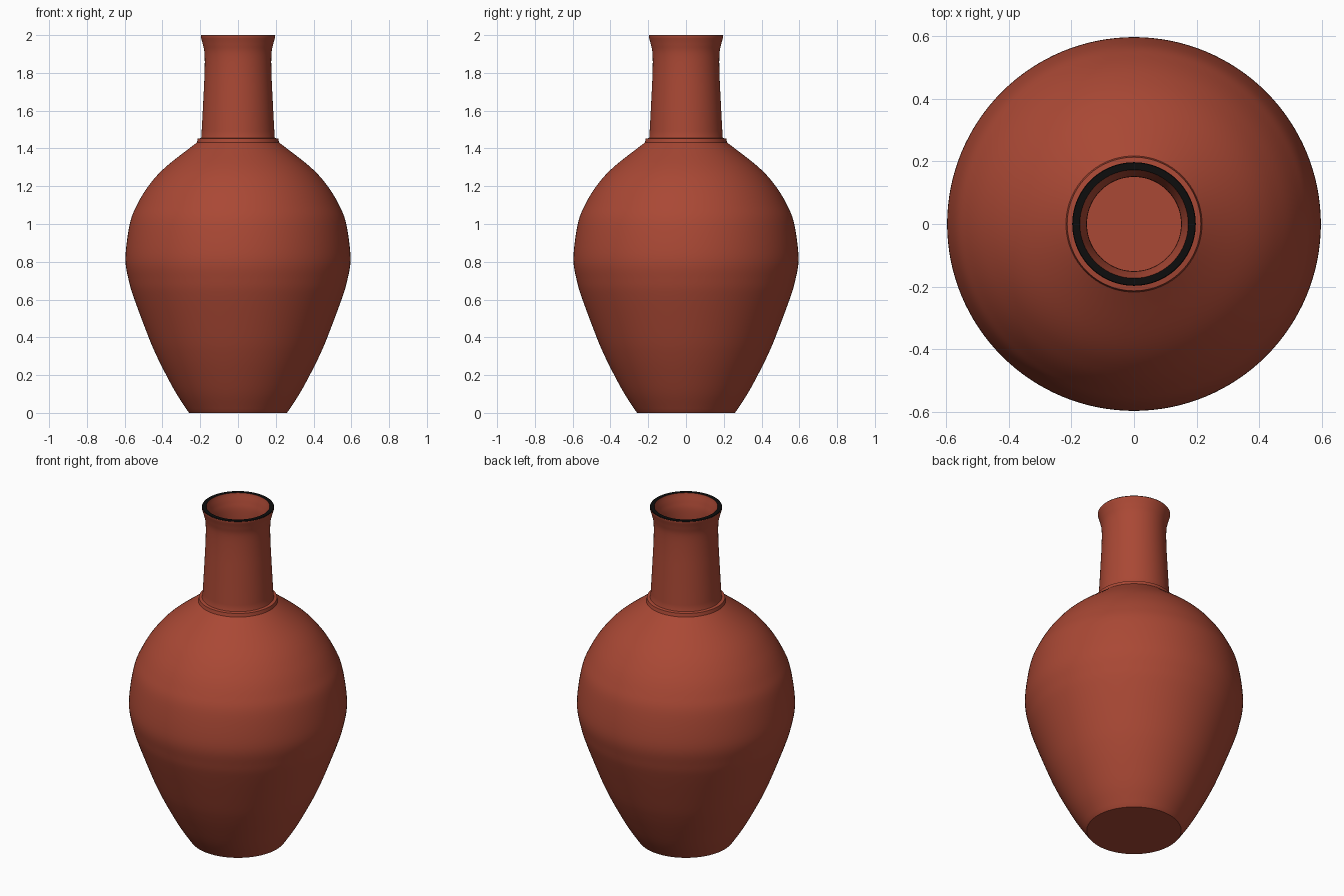
import bpy, bmesh, math
from mathutils import Vector

if "Cube" in bpy.data.objects:
    bpy.data.objects.remove(bpy.data.objects["Cube"])

SEGMENTS = 128


def material(name, rgb):
    m = bpy.data.materials.new(name)
    m.diffuse_color = (*rgb, 1)
    m.use_nodes = True
    m.node_tree.nodes["Principled BSDF"].inputs["Base Color"].default_value = m.diffuse_color
    return m


def smooth_path(pts, steps=6):
    """Catmull-Rom curve through (radius, height) points."""
    p = [Vector(q) for q in pts]
    p = [2 * p[0] - p[1]] + p + [2 * p[-1] - p[-2]]
    out = []
    for a, b, c, d in zip(p, p[1:], p[2:], p[3:]):
        for i in range(steps):
            t = i / steps
            out.append(0.5 * (2 * b + (c - a) * t + (2 * a - 5 * b + 4 * c - d) * t * t
                              + (3 * b - a - 3 * c + d) * t ** 3))
    return [tuple(v) for v in out] + [tuple(pts[-1])]


def lathe(name, profile, mats, pick=lambda face: 0):
    """Spin a profile around z; a zero radius end closes to a point."""
    bm = bmesh.new()
    verts = [bm.verts.new((r, 0, z)) for r, z in profile]
    edges = [bm.edges.new(pair) for pair in zip(verts, verts[1:])]
    bmesh.ops.spin(bm, geom=verts + edges, cent=(0, 0, 0), axis=(0, 0, 1),
                   angle=math.tau, steps=SEGMENTS, use_duplicate=False)
    bmesh.ops.remove_doubles(bm, verts=bm.verts[:], dist=1e-5)
    bmesh.ops.recalc_face_normals(bm, faces=bm.faces[:])
    for f in bm.faces:
        f.material_index = pick(f)
    mesh = bpy.data.meshes.new(name)
    bm.to_mesh(mesh)
    bm.free()
    for m in mats:
        mesh.materials.append(m)
    obj = bpy.data.objects.new(name, mesh)
    bpy.context.collection.objects.link(obj)
    bpy.ops.object.select_all(action='DESELECT')
    obj.select_set(True)
    bpy.context.view_layer.objects.active = obj
    bpy.ops.object.shade_smooth_by_angle(angle=math.radians(30))
    return obj


clay = material("terracotta", (0.40, 0.065, 0.035))
black = material("black_rim", (0.004, 0.004, 0.004))

# Outer belly, collar step and flared neck
belly = smooth_path([(0.265, 0.008), (0.325, 0.1), (0.38, 0.2), (0.43, 0.3), (0.473, 0.4),
                     (0.548, 0.6), (0.578, 0.7), (0.596, 0.82), (0.573, 1.0), (0.535, 1.1),
                     (0.475, 1.2), (0.385, 1.3), (0.217, 1.432)])
collar = [(0.213, 1.452), (0.196, 1.455)]
neck = smooth_path([(0.194, 1.46), (0.184, 1.65), (0.177, 1.8), (0.177, 1.9),
                    (0.186, 1.95), (0.197, 1.99)])

# Inner wall follows the outside at a constant thickness, down to a flat floor
inner_neck = [(r - 0.026, z) for r, z in reversed(neck)]
inner_belly = [(r - 0.026, z) for r, z in reversed(belly) if 0.03 < z < 1.41]

profile = ([(0, 0), (0.258, 0)] + belly + collar + neck
           + [(0.197, 1.997), (0.195, 2.0), (0.173, 2.0)]
           + inner_neck + inner_belly + [(0.245, 0.025), (0, 0.025)])

# Only the flat lip on top is black
lathe("vase", profile, [clay, black],
      lambda f: 1 if f.calc_center_median().z > 1.997 else 0)
